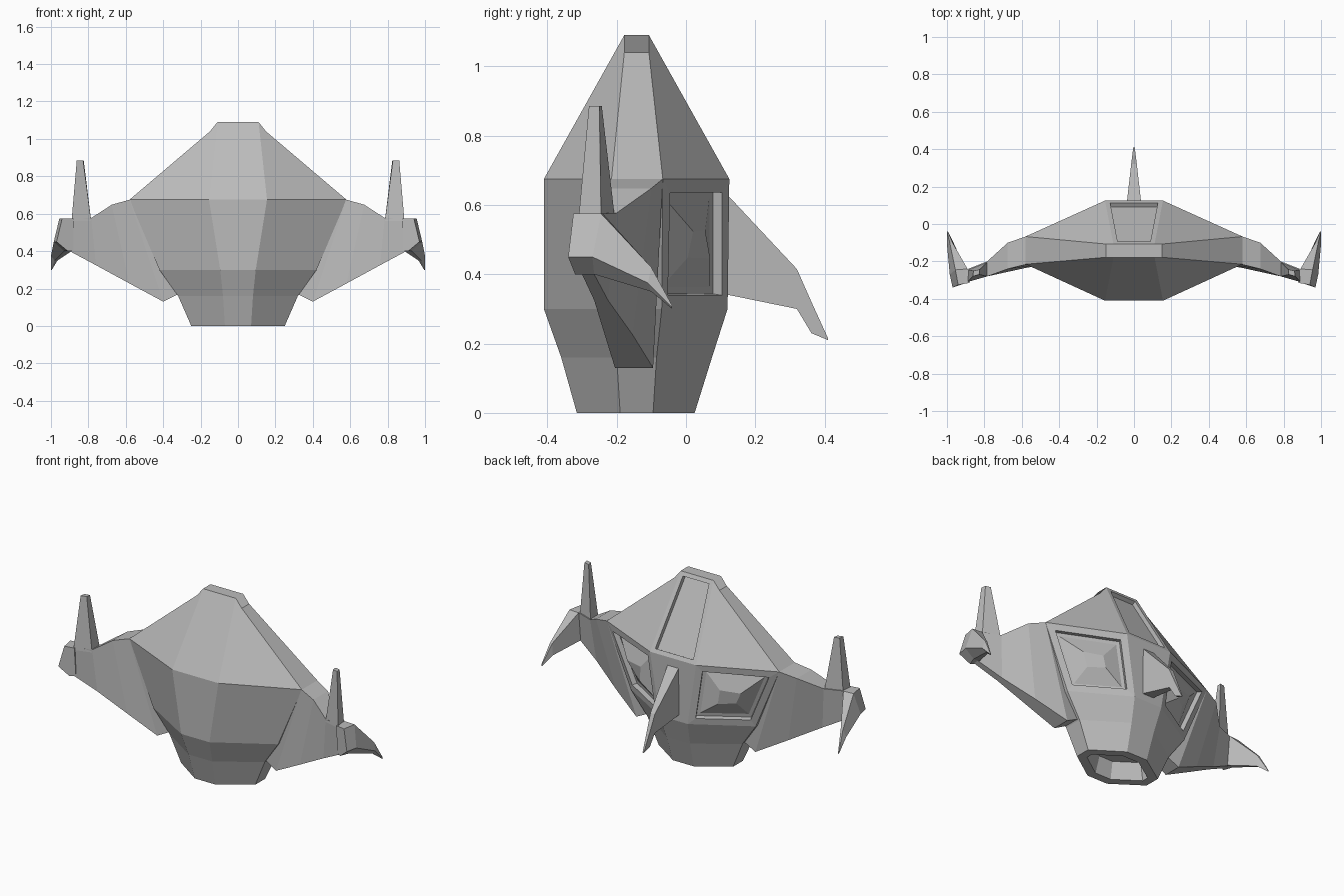
import bpy, bmesh
from mathutils import Vector

cube = bpy.data.objects.get("Cube")
if cube:
    bpy.data.objects.remove(cube, do_unlink=True)

grey = bpy.data.materials.new("hull_grey")
grey.use_nodes = True
COLOUR = (0.5, 0.5, 0.5, 1)
grey.diffuse_color = COLOUR
grey.node_tree.nodes["Principled BSDF"].inputs["Base Color"].default_value = COLOUR


def loft(rings):
    """Skin a list of equal rings and cap both ends."""
    bm = bmesh.new()
    loops = [[bm.verts.new(p) for p in ring] for ring in rings]
    n = len(loops[0])
    for a, b in zip(loops, loops[1:]):
        for i in range(n):
            j = (i + 1) % n
            bm.faces.new((a[i], a[j], b[j], b[i]))
    bm.faces.new(loops[0])
    bm.faces.new(loops[-1])
    bmesh.ops.recalc_face_normals(bm, faces=bm.faces)
    return bm


def finish(name, bm, mirrored=False):
    mesh = bpy.data.meshes.new(name)
    bm.to_mesh(mesh)
    bm.free()
    mesh.materials.append(grey)
    obj = bpy.data.objects.new(name, mesh)
    bpy.context.collection.objects.link(obj)
    if mirrored:
        obj.modifiers.new("Mirror", "MIRROR").use_mirror_merge = False
    return obj


def inset(bm, face, thickness, depth):
    bm.normal_update()
    bmesh.ops.inset_individual(bm, faces=[face], thickness=thickness,
                               depth=depth, use_even_offset=True)


def hull_ring(z, centre_x, side_x, front, side_front, side_back, back, side_z=None):
    """Eight-sided section, symmetrical in x."""
    sz = side_z or z
    half = [(centre_x, front, z), (side_x, side_front, sz),
            (side_x, side_back, sz), (centre_x, back, z)]
    return half + [(-x, y, h) for x, y, h in reversed(half)]


# Hull, widest at the shoulder
bm = loft([
    hull_ring(0, 0.07, 0.25, -0.315, -0.19, -0.095, 0.025),
    hull_ring(0.16, 0.08, 0.32, -0.36, -0.20, -0.085, 0.075),
    hull_ring(0.30, 0.095, 0.42, -0.41, -0.215, -0.07, 0.12),
    hull_ring(0.675, 0.155, 0.58, -0.41, -0.215, -0.067, 0.125),
    hull_ring(1.09, 0.11, 0.15, -0.178, -0.178, -0.107, -0.107, 1.04),
])


def nearest(point):
    p = Vector(point)
    return min(bm.faces, key=lambda f: (f.calc_center_median() - p).length)


# Recessed back hatch, twin rear bays with raised pyramids, nozzle recess
hatch = nearest((0, 0.01, 0.88))
bays = [nearest((s * 0.31, 0.03, 0.49)) for s in (-1, 1)]
nozzle = nearest((0, -0.15, 0))
inset(bm, hatch, 0.025, 0)
inset(bm, hatch, 0, -0.025)
for bay in bays:
    inset(bm, bay, 0.04, 0)
    inset(bm, bay, 0, -0.03)
    inset(bm, bay, 0.02, 0)
    inset(bm, bay, 0.09, 0.04)
inset(bm, nozzle, 0.05, 0)
inset(bm, nozzle, 0.025, -0.1)
finish("hull", bm)


def wing_ring(top, bottom):
    """Section from (x, front y, back y, z) at the top and bottom edges."""
    (tx, tf, tb, tz), (bx, bf, bb, bz) = top, bottom
    return [(tx, tf, tz), (tx, tb, tz), (bx, bb, bz), (bx, bf, bz)]


# Wings
finish("wings", loft([
    wing_ring((0.40, -0.20, -0.08, 0.66), (0.28, -0.19, -0.10, 0.19)),
    wing_ring((0.58, -0.217, -0.067, 0.675), (0.40, -0.205, -0.095, 0.13)),
    wing_ring((0.675, -0.24, -0.10, 0.648), (0.58, -0.235, -0.155, 0.227)),
    wing_ring((0.785, -0.28, -0.20, 0.577), (0.76, -0.265, -0.225, 0.325)),
    wing_ring((0.90, -0.31, -0.245, 0.575), (0.90, -0.30, -0.265, 0.40)),
]), True)

# Wingtip blocks that sweep back into claws
finish("wingtip_claws", loft([
    [(0.88, -0.315, 0.575), (0.94, -0.325, 0.575), (0.97, -0.34, 0.45),
     (0.91, -0.32, 0.40), (0.88, -0.30, 0.40)],
    [(0.89, -0.24, 0.575), (0.955, -0.245, 0.575), (0.985, -0.27, 0.45),
     (0.93, -0.265, 0.40), (0.89, -0.265, 0.40)],
    [(0.97, -0.10, 0.42), (0.985, -0.10, 0.42), (1.0, -0.11, 0.375),
     (0.98, -0.10, 0.35), (0.965, -0.10, 0.35)],
    [(0.995, -0.04, 0.31), (1.0, -0.04, 0.31), (1.0, -0.04, 0.305),
     (1.0, -0.04, 0.30), (0.995, -0.04, 0.30)],
]), True)

# Upright wingtip fins
finish("wingtip_fins", loft([
    [(0.89, -0.31, 0.56), (0.885, -0.245, 0.56), (0.785, -0.205, 0.56), (0.785, -0.28, 0.56)],
    [(0.862, -0.28, 0.885), (0.858, -0.25, 0.885), (0.825, -0.243, 0.885), (0.828, -0.27, 0.885)],
]), True)

# Hooked tail fin
tail = [(0.10, 0.65, 0.345, 0.04), (0.32, 0.415, 0.30, 0.015),
        (0.362, 0.32, 0.23, 0.01), (0.41, 0.215, 0.21, 0.004)]
finish("tail_fin", loft([
    [(-w, y, top), (w, y, top), (w, y, low), (-w, y, low)] for y, top, low, w in tail
]))
